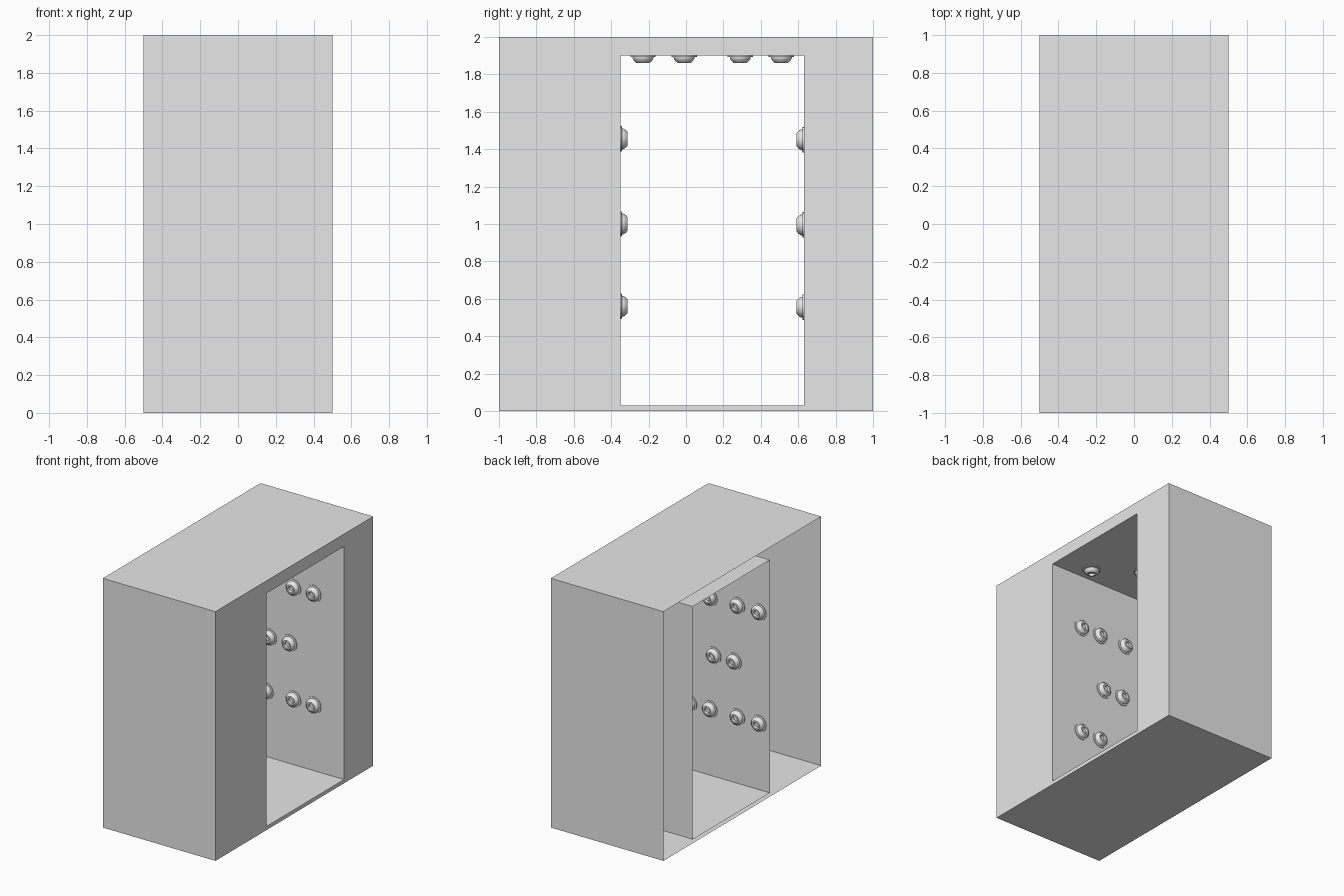
import bpy, bmesh, math
from mathutils import Matrix, Vector

cube = bpy.data.objects.get("Cube")
if cube:
    bpy.data.objects.remove(cube, do_unlink=True)


def material(name, value):
    mat = bpy.data.materials.new(name)
    mat.use_nodes = True
    colour = (value, value, value, 1)
    mat.diffuse_color = colour
    mat.node_tree.nodes["Principled BSDF"].inputs["Base Color"].default_value = colour
    return mat


GREY = material("light grey", 0.8)


def add_object(name, bm):
    mesh = bpy.data.meshes.new(name)
    bm.to_mesh(mesh)
    bm.free()
    mesh.materials.append(GREY)
    obj = bpy.data.objects.new(name, mesh)
    bpy.context.collection.objects.link(obj)
    return obj


# Rectangles in the side plane: outer casing and doorway
HALF = 0.5
Y0, Y1, FLOOR, CEILING = -0.35, 0.63, 0.03, 1.9
OUTER = [(-1, 0), (1, 0), (1, 2), (-1, 2)]
DOOR = [(Y0, FLOOR), (Y1, FLOOR), (Y1, CEILING), (Y0, CEILING)]


def band(name, loop_a, x_a, loop_b, x_b):
    """Four-sided band of quads joining two rectangles."""
    bm = bmesh.new()
    a = [bm.verts.new((x_a, y, z)) for y, z in loop_a]
    b = [bm.verts.new((x_b, y, z)) for y, z in loop_b]
    for i in range(4):
        j = (i + 1) % 4
        bm.faces.new((a[i], a[j], b[j], b[i]))
    return add_object(name, bm)


# Thin-walled casing, open at the far side, with a framed passage through it
band("outer_casing", OUTER, -HALF, OUTER, HALF)
band("doorway_frame", OUTER, HALF, DOOR, HALF)
band("passage_lining", DOOR, HALF, DOOR, -HALF)

# Bolt: washer, domed head and socket, as (radius, height)
PROFILE = [(0.068, 0), (0.068, 0.006), (0.056, 0.008), (0.055, 0.016),
           (0.048, 0.027), (0.036, 0.038), (0.024, 0.038), (0.021, 0.02), (0, 0.02)]


def bolt(name, location, direction):
    bm = bmesh.new()
    verts = [bm.verts.new((r, 0, h)) for r, h in PROFILE]
    edges = [bm.edges.new(pair) for pair in zip(verts, verts[1:])]
    bmesh.ops.spin(bm, geom=verts + edges, cent=(0, 0, 0), axis=(0, 0, 1),
                   angle=math.tau, steps=24, use_duplicate=False)
    bmesh.ops.remove_doubles(bm, verts=bm.verts, dist=0.0001)
    bmesh.ops.recalc_face_normals(bm, faces=bm.faces)
    top = min(bm.faces, key=lambda f: f.calc_center_median().xy.length)
    if top.normal.z < 0:
        bmesh.ops.reverse_faces(bm, faces=bm.faces)
    turn = Vector(direction).to_track_quat("Z", "Y").to_matrix().to_4x4()
    bm.transform(Matrix.Translation(location) @ turn)
    obj = add_object(name, bm)
    bpy.ops.object.select_all(action="DESELECT")
    obj.select_set(True)
    bpy.context.view_layer.objects.active = obj
    bpy.ops.object.shade_smooth_by_angle(angle=math.radians(30))


# Wall bolts: four in the upper and lower rows, two in the middle
WIDE, NARROW = (-0.4, -0.21, 0.035, 0.215), (-0.18, 0)
for side, y, facing, dx, dz in (("front", Y0, 1, 0, 0), ("back", Y1, -1, 0.015, -0.005)):
    for row, z, columns in (("lower", 0.56, WIDE), ("middle", 1.0, NARROW), ("upper", 1.455, WIDE)):
        for n, x in enumerate(columns):
            bolt(f"{side}_wall_{row}_bolt_{n + 1}", (x + dx, y, z + dz), (0, facing, 0))

# Ceiling bolts: four at the corners, two in the middle
for n, (x, y) in enumerate([(0.22, -0.23), (-0.4, -0.23), (0.22, 0.51),
                            (-0.4, 0.51), (-0.09, -0.01), (-0.09, 0.29)]):
    bolt(f"ceiling_bolt_{n + 1}", (x, y, CEILING), (0, 0, -1))
